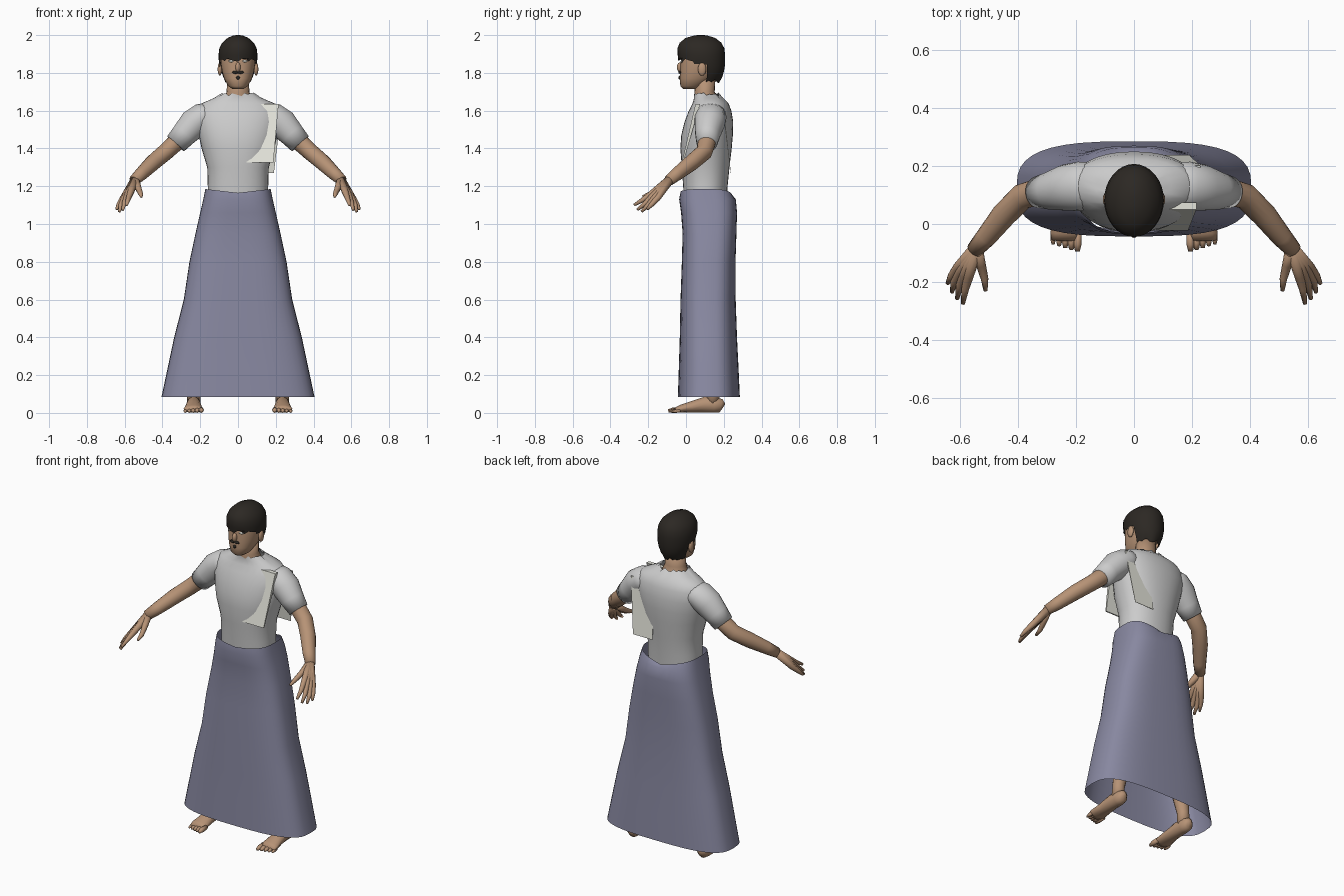
import bpy, bmesh, math, random
from mathutils import Vector

if "Cube" in bpy.data.objects:
    bpy.data.objects.remove(bpy.data.objects["Cube"])

random.seed(3)


def material(name, rgb):
    m = bpy.data.materials.new(name)
    m.diffuse_color = (*rgb, 1)
    m.use_nodes = True
    m.node_tree.nodes["Principled BSDF"].inputs["Base Color"].default_value = m.diffuse_color
    return m


SKIN = material("skin", (0.47, 0.29, 0.18))
HAIR = material("hair", (0.025, 0.021, 0.017))
CLOTH = material("skirt_cloth", (0.25, 0.25, 0.36))
PAPER = material("paper", (0.78, 0.78, 0.71))


def finish(name, bm, mat=None, mirror=False, smooth=True):
    bmesh.ops.recalc_face_normals(bm, faces=bm.faces)
    me = bpy.data.meshes.new(name)
    bm.to_mesh(me)
    bm.free()
    ob = bpy.data.objects.new(name, me)
    bpy.context.collection.objects.link(ob)
    if mat:
        me.materials.append(mat)
    if smooth:
        me.shade_smooth()
    if mirror:
        ob.modifiers.new("mirror", 'MIRROR').use_mirror_merge = False
    return ob


def bridge(bm, rings, cap=True):
    rows = [[bm.verts.new(p) for p in r] for r in rings]
    n = len(rows[0])
    for a, b in zip(rows, rows[1:]):
        for i in range(n):
            j = (i + 1) % n
            bm.faces.new((a[i], a[j], b[j], b[i]))
    if cap:
        bm.faces.new(rows[0])
        bm.faces.new(rows[-1])
    return rows


def loft(bm, spec, n=32, power=2.0, cap=True):
    """Horizontal superellipse rings: (z, half width, front y, back y)."""
    def co(v):
        return math.copysign(abs(v) ** (2 / power), v)
    rings = []
    for z, hx, y0, y1 in spec:
        rings.append([(hx * co(math.cos(t)), (y0 + y1) / 2 + (y1 - y0) / 2 * co(math.sin(t)), z)
                      for t in (2 * math.pi * i / n for i in range(n))])
    return bridge(bm, rings, cap)


def tube(bm, pts, radii, n=14):
    """Limb along a path; a radius is a number or (sideways, upward)."""
    pts = [Vector(p) for p in pts]
    rings = []
    for i, p in enumerate(pts):
        d = (pts[min(i + 1, len(pts) - 1)] - pts[max(i - 1, 0)]).normalized()
        side = d.cross(Vector((0, 1, 0) if abs(d.z) > 0.9 else (0, 0, 1))).normalized()
        up = side.cross(d)
        r = radii[i] if isinstance(radii[i], tuple) else (radii[i], radii[i])
        rings.append([p + side * r[0] * math.cos(t) + up * r[1] * math.sin(t)
                      for t in (2 * math.pi * k / n for k in range(n))])
    bridge(bm, rings)


def blob(name, loc, size, mat, mirror=False):
    bm = bmesh.new()
    bmesh.ops.create_uvsphere(bm, u_segments=14, v_segments=10, radius=1)
    for v in bm.verts:
        v.co = Vector([v.co[i] * size[i] + loc[i] for i in range(3)])
    return finish(name, bm, mat, mirror)


# Shirt body with a ragged collar
bm = bmesh.new()
rows = loft(bm, [(1.11, .160, -.01, .215), (1.20, .160, -.015, .220), (1.30, .163, -.022, .230),
                 (1.40, .193, -.030, .242), (1.47, .208, -.025, .248), (1.54, .222, -.008, .250),
                 (1.60, .222, .015, .240), (1.64, .190, .035, .225), (1.665, .130, .042, .200),
                 (1.685, .085, .042, .175)], power=2.2, cap=False)
for v in rows[-1]:
    v.co.z += random.uniform(-.008, .012)
finish("shirt_body", bm)

# Sleeves
bm = bmesh.new()
tube(bm, [(.12, .13, 1.585), (.19, .13, 1.565), (.235, .125, 1.53), (.285, .115, 1.475), (.33, .11, 1.425)],
     [(.08, .065), (.085, .075), (.08, .08), (.067, .068), (.055, .06)], 20)
finish("sleeve", bm, None, True)

# Long skirt, open at the hem, with a dipped waistline
bm = bmesh.new()
rows = loft(bm, [(.085, .405, -.043, .285), (.24, .372, -.038, .278), (.40, .338, -.033, .270),
                 (.60, .287, -.029, .263), (.80, .257, -.022, .262), (.95, .225, -.018, .267),
                 (1.06, .200, -.026, .270), (1.13, .184, -.036, .264), (1.185, .173, -.030, .245)],
            n=40, power=3, cap=False)
for v in rows[-1]:
    v.co.z -= (.045 if v.co.y > .11 else .02) * (1 - abs(v.co.x) / .173)
finish("skirt", bm, CLOTH)

# Head and neck
bm = bmesh.new()
loft(bm, [(1.715, .030, -.015, .06), (1.73, .052, -.03, .09), (1.77, .074, -.032, .14),
          (1.81, .085, -.031, .17), (1.86, .092, -.028, .188), (1.93, .088, -.022, .188),
          (1.975, .050, .02, .14)], power=2.2)
finish("head", bm, SKIN)
bm = bmesh.new()
loft(bm, [(1.62, .09, .045, .19), (1.67, .072, .042, .165), (1.70, .060, .045, .152),
          (1.78, .058, .05, .155)], n=20)
finish("neck", bm, SKIN)

# Hair cap, opened for the face and ears
bm = bmesh.new()
loft(bm, [(1.755, .068, .0, .175), (1.78, .080, -.01, .193), (1.81, .092, -.02, .201), (1.84, .099, -.03, .206),
          (1.87, .102, -.04, .207), (1.895, .103, -.044, .207), (1.93, .099, -.045, .203),
          (1.96, .083, -.033, .187), (1.985, .055, -.002, .155), (1.997, .027, .04, .115), (2.0, .008, .06, .095)])
gone = []
for f in bm.faces:
    c = f.calc_center_median()
    limit = 1.875 if c.y < .05 else 1.835 if c.y < .115 else 1.757
    if c.z < limit:
        gone.append(f)
bmesh.ops.delete(bm, geom=gone, context='FACES')
for v in bm.verts:
    if v.is_boundary:
        v.co.z += random.uniform(-.012, .008)
finish("hair", bm, HAIR)

# Face details
blob("ear", (.096, .085, 1.82), (.012, .022, .035), SKIN, True)
blob("nose", (0, -.032, 1.83), (.014, .016, .026), SKIN)
blob("eye", (.036, -.021, 1.862), (.015, .007, .006), PAPER, True)
blob("eyebrow", (.038, -.021, 1.877), (.022, .007, .004), HAIR, True)
blob("moustache", (.014, -.033, 1.803), (.017, .008, .008), HAIR, True)
blob("chin_beard", (0, -.033, 1.775), (.010, .007, .010), HAIR)

# Bare arms
bm = bmesh.new()
tube(bm, [(.25, .12, 1.51), (.33, .11, 1.43), (.385, .095, 1.38), (.45, .03, 1.325), (.51, -.045, 1.267),
          (.55, -.09, 1.23)], [.045, .047, .045, .043, .036, .029])
finish("arm", bm, SKIN, True)

# Hands: every digit runs from the wrist, together filling the palm
DIGITS = [("thumb", (.528, -.14, 1.19), (.515, -.19, 1.16), (.512, -.23, 1.145)),
          ("index_finger", (.570, -.18, 1.163), (.582, -.225, 1.13), (.590, -.275, 1.10)),
          ("middle_finger", (.586, -.175, 1.150), (.602, -.215, 1.11), (.610, -.258, 1.075)),
          ("ring_finger", (.600, -.165, 1.140), (.620, -.20, 1.10), (.628, -.235, 1.066)),
          ("little_finger", (.608, -.15, 1.138), (.630, -.18, 1.105), (.643, -.205, 1.078))]
for name, knuckle, joint, tip in DIGITS:
    bm = bmesh.new()
    tube(bm, [(.545, -.085, 1.235), knuckle, joint, tip], [.024, .017, .013, .007], 10)
    finish(name, bm, SKIN, True)

# Legs, feet and toes
bm = bmesh.new()
tube(bm, [(.10, .12, 1.0), (.15, .12, .56), (.20, .14, .30), (.232, .145, .12), (.235, .14, .05)],
     [.08, .058, .052, .034, .036])
finish("leg", bm, SKIN, True)
bm = bmesh.new()
tube(bm, [(.235, .197, .03), (.235, .185, .038), (.235, .15, .042), (.235, .10, .043), (.235, .03, .031),
          (.237, -.03, .021), (.237, -.055, .015)],
     [(.015, .02), (.031, .037), (.037, .042), (.038, .043), (.044, .031), (.051, .021), (.048, .014)])
finish("foot", bm, SKIN, True)
for i in range(5):
    x, r = .195 + .021 * i, .014 - .0012 * i
    bm = bmesh.new()
    tube(bm, [(x, -.03, r + .003), (x, -.07 + .004 * i, r), (x, -.094 + .006 * i, r * .75)],
         [r, r, r * .6], 8)
    finish("toe", bm, SKIN, True)


def sheet(name, top, bottom, thick):
    """Tilted sheet from two edges: (x0, x1, y, z)."""
    bm = bmesh.new()
    rings = []
    for off in (0, thick):
        rings.append([(top[0], top[2] + off, top[3]), (top[1], top[2] + off, top[3]),
                      (bottom[1], bottom[2] + off * .3, bottom[3]), (bottom[0], bottom[2] + off * .3, bottom[3])])
    bridge(bm, rings)
    finish(name, bm, PAPER, smooth=False)


# Paper sheets poking through the shirt, front and back
sheet("front_sheet", (.055, .215, .05, 1.635), (.045, .187, -.022, 1.325), .025)
sheet("back_sheet", (.07, .23, .195, 1.60), (.06, .19, .236, 1.27), .006)
